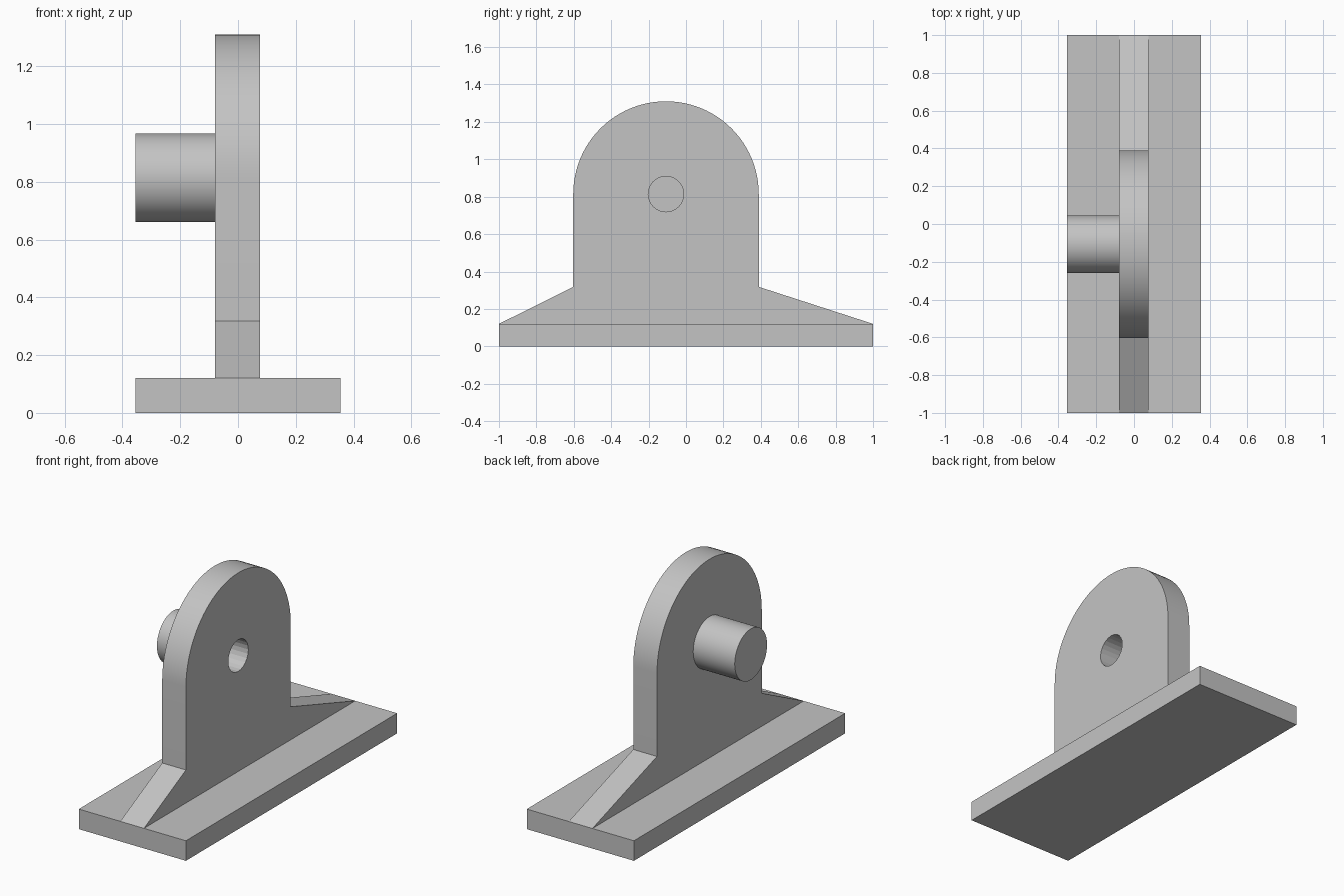
import bpy
import bmesh
from math import cos, sin, pi, radians
from mathutils import Matrix

if "Cube" in bpy.data.objects:
    bpy.data.objects.remove(bpy.data.objects["Cube"], do_unlink=True)

grey = bpy.data.materials.new("plain_grey")
grey.use_nodes = True
colour = (0.55, 0.55, 0.55, 1)
grey.diffuse_color = colour
grey.node_tree.nodes["Principled BSDF"].inputs["Base Color"].default_value = colour

HOLE_Y, HOLE_Z = -0.107, 0.814      # shared axis of arch, hole and pin
PLATE_LEFT, PLATE_RIGHT = 0.077, -0.08
HALF_WIDTH, BASE_TOP = 0.355, 0.12


def finish(name, bm):
    bmesh.ops.recalc_face_normals(bm, faces=bm.faces)
    mesh = bpy.data.meshes.new(name)
    bm.to_mesh(mesh)
    bm.free()
    mesh.materials.append(grey)
    obj = bpy.data.objects.new(name, mesh)
    bpy.context.collection.objects.link(obj)
    return obj


def extrude_profile(name, points, x0, x1):
    """Extrude a closed (y, z) outline along x."""
    bm = bmesh.new()
    face = bm.faces.new([bm.verts.new((x0, y, z)) for y, z in points])
    new = bmesh.ops.extrude_face_region(bm, geom=[face])["geom"]
    bmesh.ops.translate(bm, vec=(x1 - x0, 0, 0),
                        verts=[v for v in new if isinstance(v, bmesh.types.BMVert)])
    return finish(name, bm)


def circle(radius, sides):
    return [(HOLE_Y + radius * cos(2 * pi * i / sides),
             HOLE_Z + radius * sin(2 * pi * i / sides)) for i in range(sides)]


def smooth(obj):
    bpy.ops.object.select_all(action="DESELECT")
    obj.select_set(True)
    bpy.context.view_layer.objects.active = obj
    bpy.ops.object.shade_smooth_by_angle(angle=radians(15))


# Base slab
bm = bmesh.new()
bmesh.ops.create_cube(bm, size=1, matrix=Matrix.Translation((0, 0, BASE_TOP / 2))
                      @ Matrix.Diagonal((2 * HALF_WIDTH, 2, BASE_TOP, 1)))
finish("base_slab", bm)

# Upright plate: round top, straight sides, sloping feet of unequal length
arch_radius, foot_top, steps = 0.496, 0.318, 48
arch = [(HOLE_Y + arch_radius * cos(pi * i / steps),
         HOLE_Z + arch_radius * sin(pi * i / steps)) for i in range(steps + 1)]
outline = ([(-1, BASE_TOP), (1, BASE_TOP), (HOLE_Y + arch_radius, foot_top)]
           + arch + [(HOLE_Y - arch_radius, foot_top)])
plate = extrude_profile("upright_plate", outline, PLATE_RIGHT, PLATE_LEFT)

# Faceted hole through the plate, closed behind by the pin
cutter = extrude_profile("hole_cutter", circle(0.095, 24), PLATE_RIGHT - 0.1, PLATE_LEFT + 0.1)
cutter.hide_render = True
cutter.hide_viewport = True
cut = plate.modifiers.new("hole", "BOOLEAN")
cut.operation = "DIFFERENCE"
cut.solver = "EXACT"
cut.object = cutter
smooth(plate)

# Round pin on the right face
smooth(extrude_profile("side_pin", circle(0.153, 64), -HALF_WIDTH, PLATE_RIGHT))
